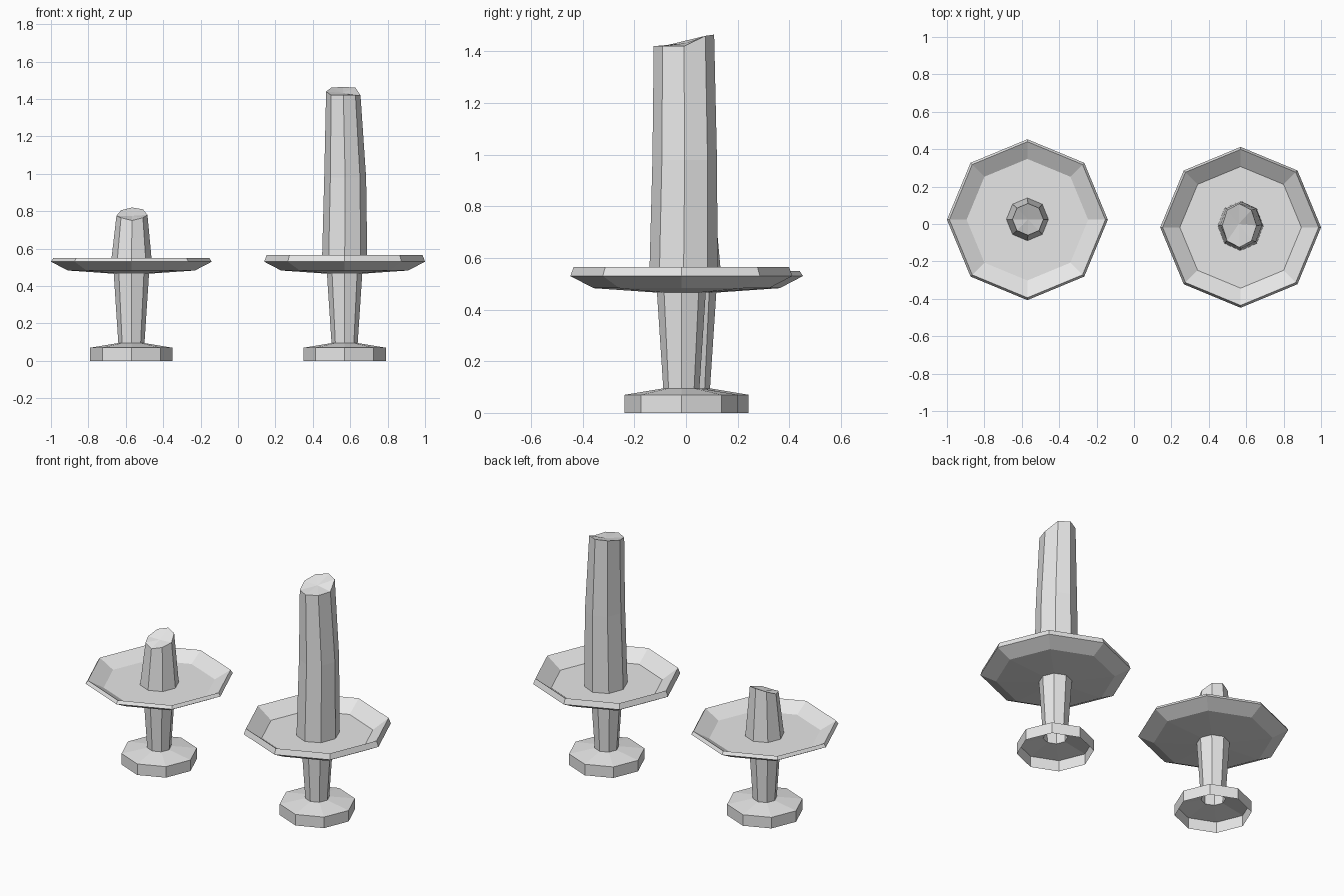
import bpy
import bmesh
from math import sin, cos, pi

SIDES = 8

if "Cube" in bpy.data.objects:
    bpy.data.objects.remove(bpy.data.objects["Cube"], do_unlink=True)

grey = bpy.data.materials.new("plain_grey")
grey.use_nodes = True
grey.diffuse_color = (0.8, 0.8, 0.8, 1)
grey.node_tree.nodes["Principled BSDF"].inputs["Base Color"].default_value = (0.8, 0.8, 0.8, 1)


def ring(cx, cy, rx, ry, heights):
    """Octagon with corners on the axes; heights is one z or one per corner."""
    if not isinstance(heights, (list, tuple)):
        heights = [heights] * SIDES
    return [(cx + rx * cos(2 * pi * i / SIDES), cy + ry * sin(2 * pi * i / SIDES), z)
            for i, z in enumerate(heights)]


def loft(name, rings, start=None, end=None):
    """Bridge rings with quads; close either end with a fan to a point."""
    bm = bmesh.new()
    loops = [[bm.verts.new(p) for p in r] for r in rings]
    for a, b in zip(loops, loops[1:]):
        for i in range(SIDES):
            j = (i + 1) % SIDES
            bm.faces.new((a[i], a[j], b[j], b[i]))
    for loop, tip, flip in ((loops[0], start, True), (loops[-1], end, False)):
        if tip:
            centre = bm.verts.new(tip)
            for i in range(SIDES):
                tri = (loop[i], loop[(i + 1) % SIDES], centre)
                bm.faces.new(tri[::-1] if flip else tri)
    mesh = bpy.data.meshes.new(name)
    bm.to_mesh(mesh)
    bm.free()
    mesh.materials.append(grey)
    obj = bpy.data.objects.new(name, mesh)
    bpy.context.collection.objects.link(obj)
    return obj


def holder(side, cx, cy, rim_z):
    # Hollow foot flowing into a flaring stem
    foot = [(0.22, 0), (0.22, 0.07), (0.07, 0.095), (0.095, 0.475)]
    loft(side + "_foot_and_stem", [ring(cx, cy, r, r, z) for r, z in foot])
    # Shallow dish with a bevelled rim
    dish = [(0.095, 0.466), (0.34, 0.483), (0.43, 0.53), (0.417, rim_z), (0.325, 0.497)]
    loft(side + "_dish", [ring(cx, cy, r, r, z) for r, z in dish],
         start=(cx, cy, 0.466), end=(cx, cy, 0.497))


holder("right", -0.57, 0.023, 0.55)
holder("left", 0.57, -0.018, 0.565)

# Short candle with a slanted, dished top
short_top = [0.78, 0.81, 0.82, 0.805, 0.775, 0.765, 0.75, 0.765]
loft("short_candle",
     [ring(-0.57, 0.025, 0.113, 0.115, 0.49),
      ring(-0.567, 0.025, 0.083, 0.085, short_top)],
     end=(-0.567, 0.025, 0.775))

# Tall candle, slightly bent, with an uneven top
tall_top = [1.42, 1.46, 1.465, 1.46, 1.44, 1.42, 1.42, 1.42]
loft("tall_candle",
     [ring(0.57, -0.01, 0.122, 0.133, 0.49),
      ring(0.573, -0.005, 0.112, 0.125, 0.98),
      ring(0.563, -0.008, 0.092, 0.117, tall_top)],
     end=(0.56, 0, 1.432))
